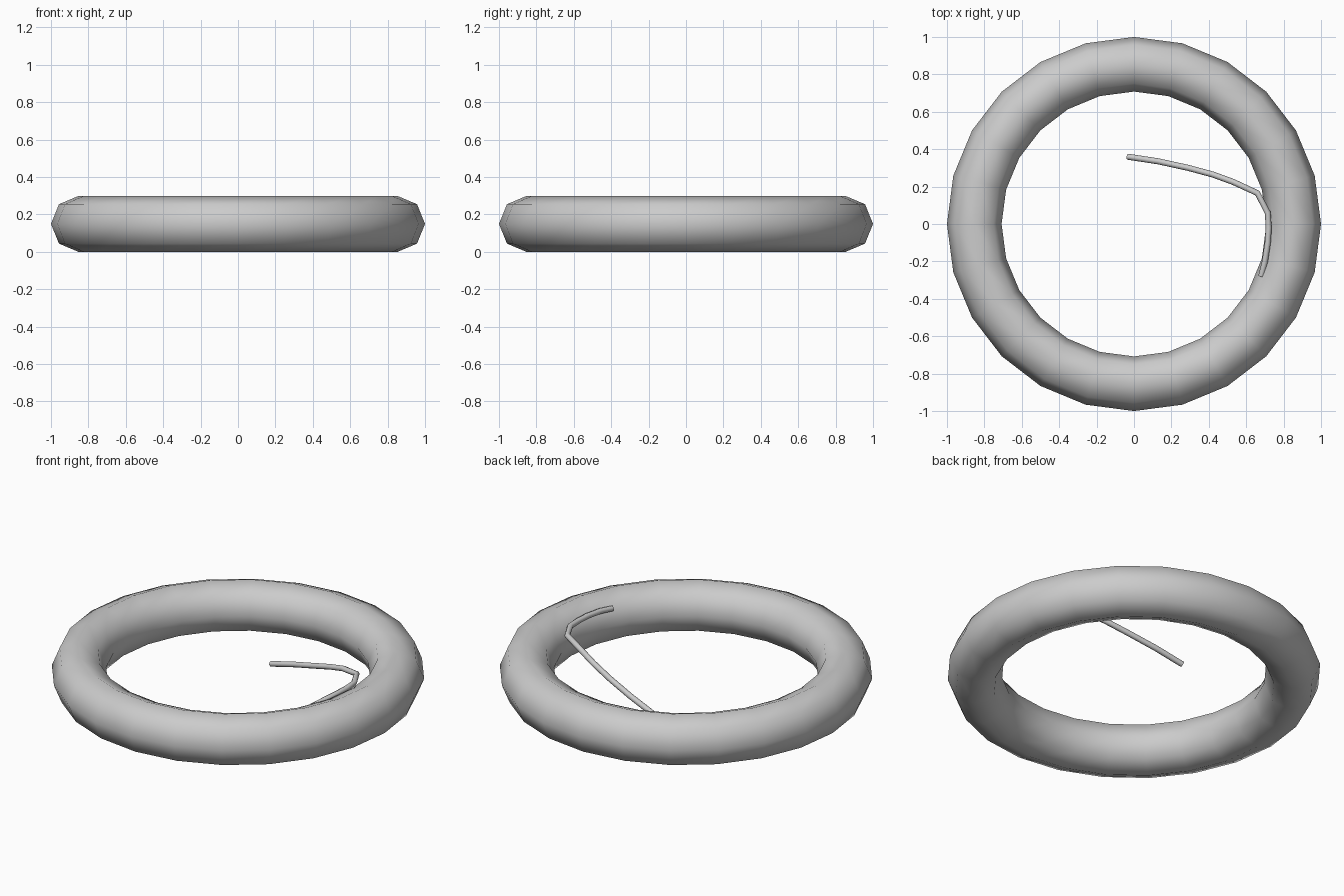
import bpy, bmesh, math
from mathutils import Vector

cube = bpy.data.objects.get("Cube")
if cube:
    bpy.data.objects.remove(cube, do_unlink=True)

# One plain grey for everything
grey = bpy.data.materials.new("plain grey")
grey.use_nodes = True
colour = (0.6, 0.6, 0.6, 1)
grey.diffuse_color = colour
grey.node_tree.nodes["Principled BSDF"].inputs["Base Color"].default_value = colour


def add_object(name, bm):
    bmesh.ops.recalc_face_normals(bm, faces=bm.faces[:])
    mesh = bpy.data.meshes.new(name)
    bm.to_mesh(mesh)
    bm.free()
    mesh.materials.append(grey)
    obj = bpy.data.objects.new(name, mesh)
    bpy.context.collection.objects.link(obj)
    bpy.ops.object.select_all(action="DESELECT")
    obj.select_set(True)
    bpy.context.view_layer.objects.active = obj
    bpy.ops.object.shade_smooth_by_angle(angle=math.radians(65))
    return obj


def skin(bm, loops, closed):
    """Join neighbouring loops of vertices with quads."""
    rings = [[bm.verts.new(p) for p in loop] for loop in loops]
    n = len(rings[0])
    pairs = list(zip(rings, rings[1:]))
    if closed:
        pairs.append((rings[-1], rings[0]))
    for a, b in pairs:
        for i in range(n):
            j = (i + 1) % n
            bm.faces.new((a[i], a[j], b[j], b[i]))
    if not closed:
        bm.faces.new(rings[0])
        bm.faces.new(rings[-1])


# Thick ring: eight-sided section swept round in 24 steps
SEGMENTS, SIDES = 24, 8
MAJOR, MINOR, HALF_HEIGHT = 0.854, 0.146, 0.149
loops = []
for s in range(SEGMENTS):
    turn = 2 * math.pi * s / SEGMENTS
    loop = []
    for k in range(SIDES):
        a = 2 * math.pi * k / SIDES
        r = MAJOR + MINOR * math.cos(a)
        z = HALF_HEIGHT * (1 + math.sin(a))
        loop.append(Vector((r * math.cos(turn), r * math.sin(turn), z)))
    loops.append(loop)
bm = bmesh.new()
skin(bm, loops, closed=True)
add_object("ring", bm)

# Thin bent rod: runs along the inner top of the ring, then down across the hole
path = [Vector(p) for p in (
    (0.68, -0.28, 0.235), (0.70, -0.20, 0.245), (0.715, -0.10, 0.25),
    (0.72, -0.02, 0.25), (0.715, 0.06, 0.25), (0.66, 0.165, 0.25),
    (0.53, 0.225, 0.225), (0.42, 0.265, 0.19), (0.29, 0.30, 0.148),
    (0.13, 0.335, 0.10), (-0.035, 0.36, 0.05))]
ROD_RADIUS = 0.016
loops = []
for i, p in enumerate(path):
    along = (path[min(i + 1, len(path) - 1)] - path[max(i - 1, 0)]).normalized()
    side = along.cross(Vector((0, 0, 1))).normalized()
    up = side.cross(along)
    loops.append([p + ROD_RADIUS * (math.cos(a) * side + math.sin(a) * up)
                  for a in (2 * math.pi * k / SIDES for k in range(SIDES))])
bm = bmesh.new()
skin(bm, loops, closed=False)
add_object("bent_rod", bm)
